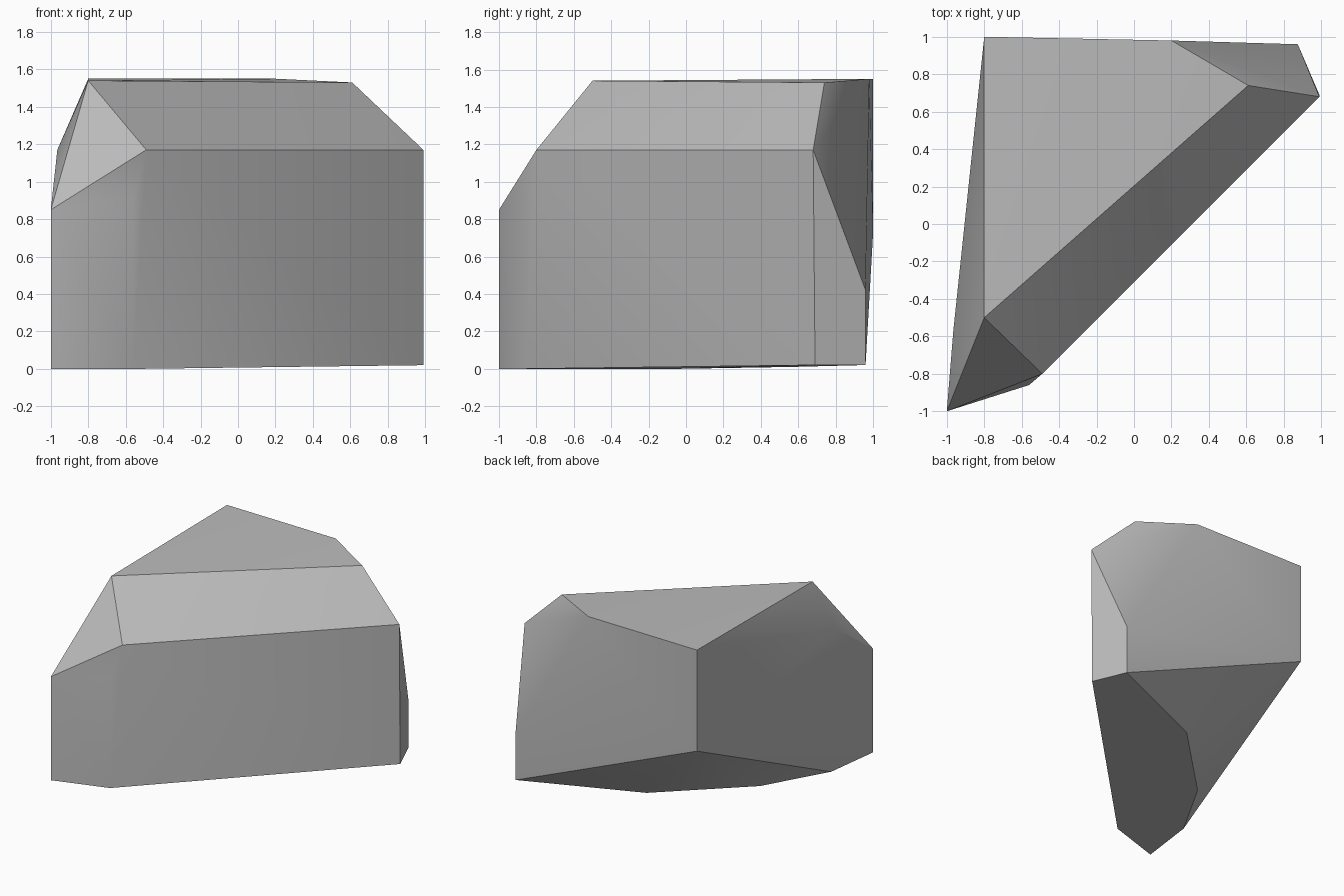
import bpy
import bmesh
import math

cube = bpy.data.objects.get("Cube")
if cube:
    bpy.data.objects.remove(cube, do_unlink=True)

# Grey stone
stone = bpy.data.materials.new("grey_stone")
stone.use_nodes = True
colour = (0.5, 0.5, 0.5, 1.0)
stone.diffuse_color = colour
stone.node_tree.nodes["Principled BSDF"].inputs["Base Color"].default_value = colour

# Corners of the chiselled boulder, grouped by height
crown = [(-.8, 1, 1.55), (-.8, -.5, 1.54), (.61, .74, 1.53), (.2, .98, 1.55)]
shoulder = [(-.49, -.8, 1.17), (.99, .68, 1.17), (-.965, -.57, 1.17),
            (-.56, -.86, .91), (-1, -1, .85)]
flank = [(-.8, 1, .72), (.875, .96, .42)]
foot = [(-1, -1, 0), (-.56, -.86, 0), (.99, .69, .02), (.875, .96, .02),
        (-.04, .57, .01), (-.65, -.03, 0), (-.94, -.54, 0)]

# The boulder is the convex skin around its corners
bm = bmesh.new()
for corner in crown + shoulder + flank + foot:
    bm.verts.new(corner)
bmesh.ops.convex_hull(bm, input=bm.verts[:])
bmesh.ops.dissolve_limit(bm, angle_limit=math.radians(2),
                         verts=bm.verts[:], edges=bm.edges[:])
bmesh.ops.recalc_face_normals(bm, faces=bm.faces[:])
mesh = bpy.data.meshes.new("boulder")
bm.to_mesh(mesh)
bm.free()
mesh.materials.append(stone)
boulder = bpy.data.objects.new("boulder", mesh)
bpy.context.collection.objects.link(boulder)

# Soft shading across gentle bends, crisp main edges
bpy.ops.object.select_all(action='DESELECT')
boulder.select_set(True)
bpy.context.view_layer.objects.active = boulder
bpy.ops.object.shade_smooth_by_angle(angle=math.radians(30))
